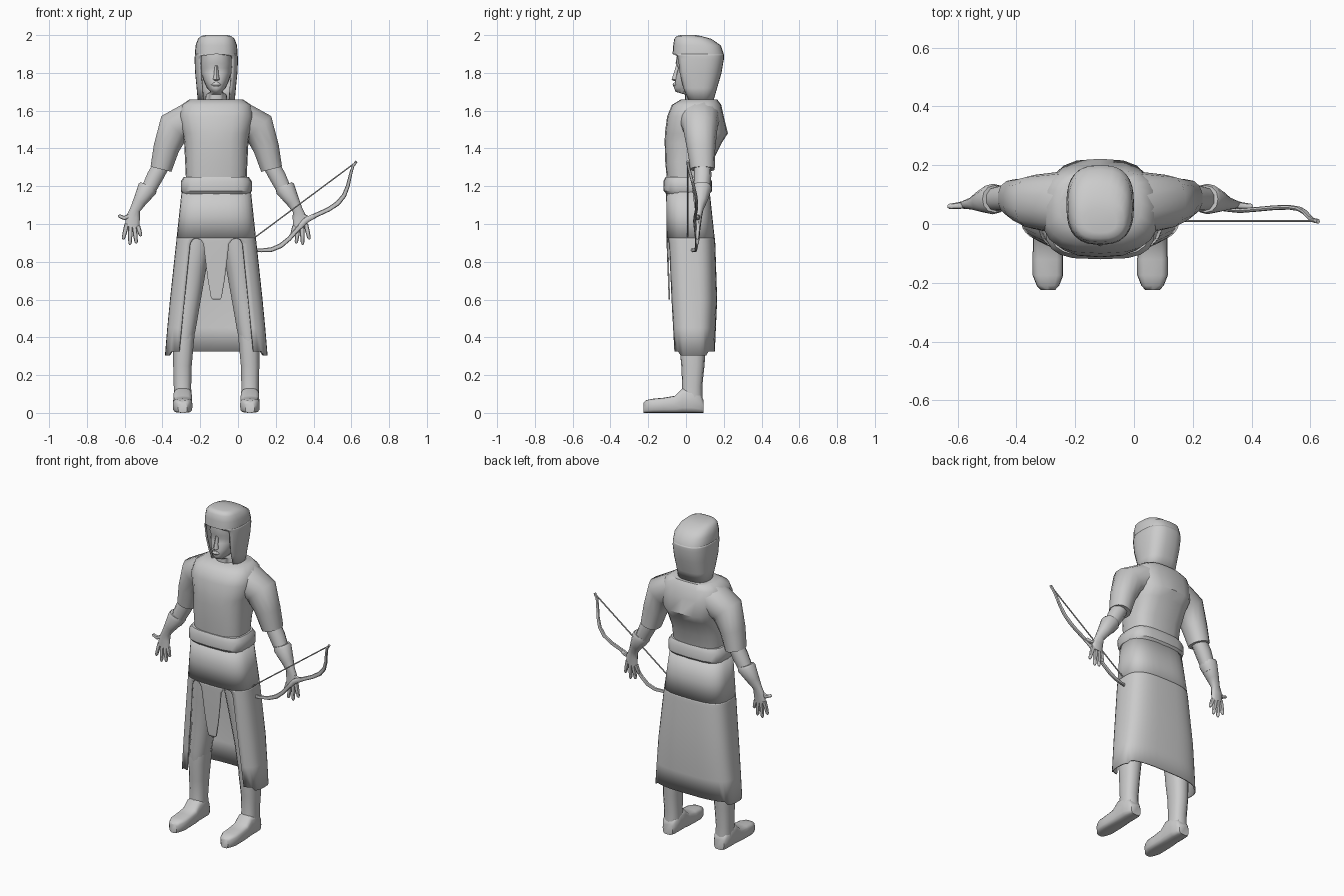
import bpy, bmesh, math
from mathutils import Vector as V

CX = -0.115                      # body centre line
TAU = 2 * math.pi
grey = bpy.data.materials.new("plain grey")
grey.diffuse_color = (0.6, 0.6, 0.6, 1)


def power(s, p):
    return math.copysign(abs(s) ** p, s)


def ring(c, a, b, p=1.0, n=16, t0=0.0, t1=TAU):
    """Superellipse arc, angle 0 on the -b side; full circles drop the last point."""
    steps = n if t1 - t0 > TAU - 1e-6 else n - 1
    return [c + a * power(math.sin(t), p) - b * power(math.cos(t), p)
            for t in (t0 + (t1 - t0) * i / steps for i in range(n))]


def loft(name, rings, closed=True, caps=True, mirror=False, thick=0.0, x=CX, angle=45):
    bm = bmesh.new()
    rows = [[bm.verts.new(q) for q in r] for r in rings]
    n = len(rows[0])
    for lo, hi in zip(rows, rows[1:]):
        for i in range(n if closed else n - 1):
            j = (i + 1) % n
            bm.faces.new((lo[i], lo[j], hi[j], hi[i]))
    if caps and closed:
        bm.faces.new(rows[0])
        bm.faces.new(rows[-1])
    elif caps:
        bm.faces.new(rows[-1])
    bmesh.ops.remove_doubles(bm, verts=bm.verts[:], dist=1e-5)
    bmesh.ops.recalc_face_normals(bm, faces=bm.faces[:])
    me = bpy.data.meshes.new(name)
    bm.to_mesh(me)
    bm.free()
    ob = bpy.data.objects.new(name, me)
    bpy.context.collection.objects.link(ob)
    ob.location.x = x
    me.materials.append(grey)
    bpy.ops.object.select_all(action='DESELECT')
    ob.select_set(True)
    bpy.context.view_layer.objects.active = ob
    bpy.ops.object.shade_smooth_by_angle(angle=math.radians(angle))
    if thick:
        m = ob.modifiers.new("cloth", 'SOLIDIFY')
        m.thickness, m.offset = thick, -1
    if mirror:
        m = ob.modifiers.new("other side", 'MIRROR')
        m.use_axis = (True, False, False)
    return ob


def level(z, rx, yf, yb, x=0.0, p=0.7, n=20, t0=0.0, t1=TAU):
    """Horizontal section between a front and a back y."""
    return ring(V((x, (yf + yb) / 2, z)), V((rx, 0, 0)), V((0, (yb - yf) / 2, 0)), p, n, t0, t1)


def tube(name, pts, n=10, **kw):
    """Limb through (x, y, z, rx, ry) points lying roughly in the xz plane."""
    rings = []
    for i, (x, y, z, rx, ry) in enumerate(pts):
        d = V(pts[min(i + 1, len(pts) - 1)][:3]) - V(pts[max(i - 1, 0)][:3])
        a = d.cross(V((0, 1, 0))).normalized()
        rings.append(ring(V((x, y, z)), a * rx, V((0, ry, 0)), 0.9, n))
    return loft(name, rings, **kw)


# tunic body and belt
loft("tunic", [level(*s) for s in (
    (1.22, .16, -.10, .12), (1.33, .165, -.11, .14), (1.43, .17, -.113, .19),
    (1.48, .18, -.112, .222), (1.57, .20, -.10, .20), (1.63, .185, -.075, .187),
    (1.66, .14, -.025, .165))])
loft("belt", [level(*s, p=.6) for s in (
    (1.16, .18, -.105, .125), (1.175, .188, -.118, .138), (1.225, .188, -.12, .138),
    (1.25, .172, -.108, .125))], angle=35)

# long skirt: waist part, wrapped panel and front flap
PROFILE = ((1.18, .183, -.105, .125), (.9, .213, -.103, .155),
           (.6, .245, -.092, .165), (.31, .273, -.077, .152))


def skirt_row(z, u=0.0, flap=False, n=33):
    for hi, lo in zip(PROFILE, PROFILE[1:]):
        if z >= lo[0]:
            break
    k = (hi[0] - z) / (hi[0] - lo[0])
    rx, yf, yb = (hi[i] + (lo[i] - hi[i]) * k for i in (1, 2, 3))
    p = .65
    t = math.asin(min(1, (u / rx) ** (1 / p)))
    return level(z, rx, yf, yb, p=p, n=n, t0=-t if flap else t, t1=t if flap else TAU - t)


loft("skirt_waist", [skirt_row(z) for z in (1.18, 1.04, .925)], caps=False, thick=.008)
panel = loft("skirt_panel", [skirt_row(z, u) for z, u in (
    (.925, .105), (.918, .127), (.895, .14), (.75, .155), (.6, .17), (.45, .185), (.325, .197))],
    closed=False, caps=False, thick=.008)
for v in panel.data.vertices:                      # hem dips at the side corners
    if v.co.z < .33 and abs(v.co.x) > .25:
        v.co.z -= .02
loft("skirt_flap", [skirt_row(z, u, True, 9) for z, u in (
    (.925, .105), (.918, .085), (.895, .068), (.77, .053), (.7, .044), (.61, .028), (.6, .02))],
    closed=False, caps=False, thick=.008)

# hood, open around the face
def hood_row(z, rx, yf, yb, u):
    t = math.asin((u / rx) ** (1 / .75))
    pts = level(z, rx, yf, yb, p=.75, n=25, t0=t, t1=TAU - t - 1e-5)
    if u == 0:
        pts[-1] = pts[0].copy()
    return pts


loft("hood", [hood_row(*s) for s in (
    (1.65, .098, .0, .145, .072), (1.72, .104, -.035, .165, .078), (1.8, .112, -.06, .188, .085),
    (1.87, .115, -.07, .2, .087), (1.89, .114, -.071, .2, .08), (1.9, .113, -.071, .2, 0))],
    closed=False, caps=False, thick=.01)
loft("hood_crown", [level(*s, p=.75, n=24) for s in (
    (1.9, .113, -.071, .2), (1.945, .11, -.068, .185), (1.98, .097, -.062, .135),
    (1.995, .08, -.05, .08), (2.0, .055, -.03, .05))])

# face
loft("head", [level(*s, p=.9) for s in (
    (1.6, .065, -.005, .12), (1.685, .055, -.005, .12), (1.70, .032, -.055, .12),
    (1.72, .05, -.063, .13), (1.76, .068, -.058, .14), (1.80, .08, -.05, .15),
    (1.825, .083, -.042, .15), (1.85, .085, -.055, .15), (1.91, .08, -.045, .14))], angle=60)
loft("nose", [level(*s, p=1, n=8) for s in (
    (1.757, .008, -.065, -.03), (1.765, .018, -.076, -.03), (1.79, .013, -.068, -.03),
    (1.84, .008, -.052, -.03))])
loft("lips", [level(*s, p=1, n=8) for s in (
    (1.725, .02, -.064, -.03), (1.737, .027, -.071, -.03), (1.748, .02, -.064, -.03))])

# arms
tube("sleeve", [(.12, .07, 1.555, .10, .11), (.225, .075, 1.51, .092, .092),
                (.265, .08, 1.40, .07, .075), (.293, .088, 1.29, .058, .064)], 14, mirror=True)
tube("forearm", [(.28, .088, 1.33, .045, .045), (.325, .088, 1.25, .046, .046),
                 (.375, .083, 1.15, .038, .038)], mirror=True)
tube("gauntlet", [(.358, .085, 1.205, .046, .046), (.365, .085, 1.187, .053, .052),
                  (.405, .077, 1.12, .036, .036), (.43, .07, 1.075, .027, .022),
                  (.441, .067, 1.035, .037, .017), (.445, .064, .985, .038, .014)],
     12, mirror=True)
for name, x0, z0, x1, z1 in (("thumb", .455, 1.045, .52, 1.042), ("index_finger", .474, 1.0, .493, .918),
                             ("middle_finger", .454, .99, .457, .89),
                             ("ring_finger", .434, .985, .423, .897),
                             ("little_finger", .415, .99, .399, .935)):
    drop = -.012 if name == "thumb" else 0
    tube(name, [(x0, .065, z0, .012, .012), ((x0 + x1) / 2, .062, (z0 + z1) / 2 + drop, .0115, .011),
                (x1 * .9 + x0 * .1, .06, z1 * .9 + z0 * .1, .009, .009), (x1, .06, z1, .004, .004)],
         8, mirror=True)

# legs and boots
loft("trouser_leg", [level(*s, p=.9, n=14) for s in (
    (1.15, .09, -.07, .10, .085), (.95, .085, -.075, .12, .10), (.77, .075, -.06, .12, .125),
    (.55, .063, -.04, .11, .152), (.44, .058, -.04, .105, .166), (.38, .05, -.035, .10, .172))],
    mirror=True)
loft("boot_shaft", [level(*s, p=.8, n=14) for s in (
    (.42, .057, -.035, .11, .17), (.36, .055, -.035, .105, .174), (.25, .05, -.025, .098, .179),
    (.14, .047, -.02, .086, .179), (.07, .048, -.03, .088, .178))], mirror=True)
loft("boot_foot", [ring(V((.178, y, h / 2)), V((w, 0, 0)), V((0, 0, h / 2)), .55, 16) for y, w, h in (
    (.092, .034, .07), (.075, .045, .10), (.03, .05, .13), (-.02, .05, .13), (-.06, .051, .09),
    (-.12, .052, .08), (-.175, .052, .075), (-.21, .038, .068), (-.225, .024, .055))], mirror=True)

# bow held in the left hand: (distance from upper tip, bulge, half width), mirrored about the grip
TIP, ALONG, OUT = V((.628, .01, 1.33)), V((-.802, 0, -.597)), V((.597, 0, -.802))
half = [(0, -.002, .007), (.03, .008, .007), (.06, .03, .008), (.114, .075, .010), (.16, .104, .012),
        (.211, .117, .013), (.27, .114, .012), (.335, .10, .012), (.39, .09, .015)]
path = half + [(.80 - s, b, w) for s, b, w in reversed(half)]
tube("bow", [(*(TIP + ALONG * s + OUT * b + V((0, .4 * b, 0))), w, .008) for s, b, w in path], 8, x=0)
tube("bowstring", [(*(TIP + ALONG * s), .004, .004) for s in (0.0, .4, .8)], 6, x=0)
